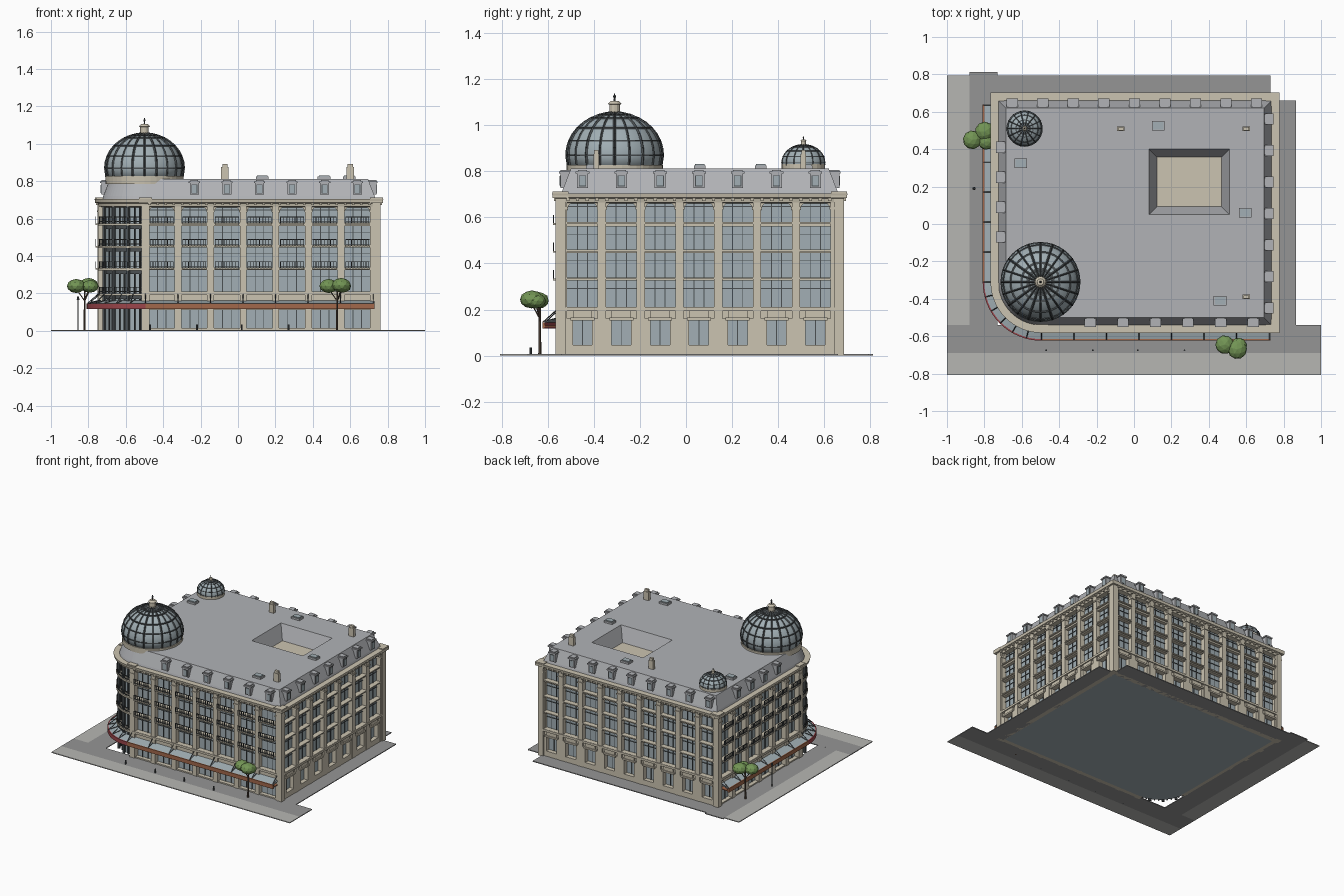
import bpy, bmesh, math, random
from mathutils import Vector, Matrix

if "Cube" in bpy.data.objects:
    bpy.data.objects.remove(bpy.data.objects["Cube"])

random.seed(4)
COL = dict(stone=(.60, .55, .44), glass=(.36, .43, .46), roof=(.44, .45, .47), metal=(.07, .08, .085),
           red=(.33, .06, .07), copper=(.36, .14, .07), leaf=(.17, .30, .09), bark=(.10, .07, .05),
           pave=(.30, .30, .30), kerb=(.47, .47, .45))
MAT, PARTS = {}, {}
for k, c in COL.items():
    MAT[k] = bpy.data.materials.new(k)
    MAT[k].diffuse_color = (*c, 1)
I = Matrix.Identity(4)
XL, XR, YF, YB, R = -.745, .755, -.56, .68, .25
CX, CY = XL + R, YF + R          # centre of the rounded corner


def part(name, mat):
    if name not in PARTS:
        PARTS[name] = (bmesh.new(), mat)
    return PARTS[name][0]


def hexa(bm, pts, M=I):
    v = [bm.verts.new(M @ Vector(p)) for p in pts]
    for f in ((3, 2, 1, 0), (4, 5, 6, 7), (0, 1, 5, 4), (1, 2, 6, 5), (2, 3, 7, 6), (3, 0, 4, 7)):
        bm.faces.new([v[i] for i in f])


def box(bm, a, b, c, d, e, f, M=I):
    hexa(bm, [(a, c, e), (b, c, e), (b, d, e), (a, d, e), (a, c, f), (b, c, f), (b, d, f), (a, d, f)], M)


def rod(bm, p, q, r, n=4, r2=None):
    p, q = Vector(p), Vector(q)
    M = Matrix.Translation((p + q) / 2) @ (q - p).to_track_quat('Z', 'Y').to_matrix().to_4x4()
    bmesh.ops.create_cone(bm, cap_ends=True, segments=n, radius1=r, radius2=r if r2 is None else r2,
                          depth=(q - p).length, matrix=M)


def skin(bm, rings, closed, caps=True):
    rows = [[bm.verts.new(p) for p in r] for r in rings]
    n = len(rows[0])
    for a, b in zip(rows, rows[1:]):
        for i in range(n if closed else n - 1):
            bm.faces.new((a[i], a[(i + 1) % n], b[(i + 1) % n], b[i]))
    if caps:
        bm.faces.new(rows[0][::-1])
        bm.faces.new(rows[-1])
    return rows


def arc(d, n=16):
    return [(CX + (R + d) * math.cos(t), CY + (R + d) * math.sin(t))
            for t in [math.pi + math.pi / 2 * i / n for i in range(n + 1)]]


def outline(d):
    return arc(d) + [(XR + d, YF - d), (XR + d, YB + d), (XL - d, YB + d)]


def loft(bm, prof, caps=True):
    return skin(bm, [[(x, y, z) for x, y in outline(d)] for d, z in prof], True, caps)


def sweep(bm, path, sec):
    lines = [[(x, y, z) for x, y in path(d)] for d, z in sec]
    skin(bm, list(zip(*lines)), True)


def lathe(bm, prof, x, y, n):
    skin(bm, [[(x + r * math.cos(2 * math.pi * i / n), y + r * math.sin(2 * math.pi * i / n), z)
               for i in range(n)] for r, z in prof], True)


# core volume, cornice, mansard and flat roof with light well
loft(part('glazed_core', 'glass'), [(-.035, 0), (-.035, .665)])
loft(part('cornice', 'stone'), [(-.04, .66), (0, .665), (.004, .682), (.018, .686), (.022, .705), (-.03, .705)])
roof = part('mansard_roof', 'roof')
top = loft(roof, [(-.018, .70), (-.024, .72), (-.06, .812)], False)[-1]
WX, WY = (.08, .51), (.05, .40)
well = skin(roof, [[(a, b, z) for a, b in ((WX[0] + e, WY[0] + e), (WX[1] - e, WY[0] + e),
            (WX[1] - e, WY[1] - e), (WX[0] + e, WY[1] - e))] for e, z in ((.045, .70), (0, .812))], True, False)[-1]
edges = [roof.edges.get((l[i], l[i - 1])) for l in (top, well) for i in range(len(l))]
bmesh.ops.triangle_fill(roof, edges=edges, use_beauty=True)
stone, metal = part('facade_stone', 'stone'), part('window_bars', 'metal')
FLOORS = [(.21, .325), (.34, .445), (.46, .56), (.58, .68)]


def facade(org, u, n, L, bays, shop, dormers):
    M = Matrix(((u[0], n[0], 0, org[0]), (u[1], n[1], 0, org[1]), (0, 0, 1, 0), (0, 0, 0, 1)))
    w = L / bays
    S = lambda *a: box(stone, *a, M)
    B = lambda *a: box(metal, *a, M)
    for z0, z1, d in ((.155, .21, -.012), (.193, .208, .006), (.325, .34, -.008), (.445, .46, -.008),
                      (.56, .58, -.008), (0, .015, -.005)):
        S(0, L, -.04, d, z0, z1)
    for i in range(bays + 1):                       # pilasters with caps
        S(i * w - .018, i * w + .018, -.04, 0, 0, .67)
        S(i * w - .022, i * w + .022, -.04, .006, .635, .645)
    for i in range(bays):
        c, h = (i + .5) * w, w / 2 - .018
        for k in range(8):                          # arched window heads
            a, b = [math.pi * (1 - j / 8) for j in (k, k + 1)]
            P = lambda t, y: (c + h * math.cos(t), y, .63 + .05 * math.sin(t))
            T = lambda t, y: (c + h * math.cos(t), y, .685)
            hexa(stone, [P(a, -.04), P(b, -.04), P(b, -.012), P(a, -.012),
                         T(a, -.04), T(b, -.04), T(b, -.012), T(a, -.012)], M)
        for k in range(4):                          # brackets under the cornice
            x = c + (k - 1.5) * w / 4
            S(x - .007, x + .007, -.01, .014, .672, .687)
        for z0, z1 in FLOORS:                       # glazing bars and sills
            for x in (c - h / 3, c + h / 3):
                B(x - .002, x + .002, -.036, -.03, z0, z1)
            B(c - h, c + h, -.036, -.03, z1 - .035, z1 - .031)
            S(c - h, c + h, -.04, .004, z0 - .008, z0)
        if shop:
            S(c - h, c + h, -.04, -.012, .112, .16)
            for x in (c - h / 3, c + h / 3):
                B(x - .002, x + .002, -.036, -.03, .015, .112)
            for z in (.335, .455, .575):            # balconies
                S(c - h + .005, c + h - .005, -.03, .018, z - .008, z)
                for zz in (z + .008, z + .034):
                    B(c - h + .005, c + h - .005, .013, .017, zz - .002, zz + .002)
                for k in range(9):
                    x = c + (h - .007) * (k / 4 - 1)
                    B(x - .0015, x + .0015, .013, .017, z, z + .034)
        else:                                       # plain ground floor with punched windows
            for s in (-1, 1):
                x0, x1 = sorted((c + s * .042, c + s * w / 2))
                S(x0, x1, -.04, -.002, 0, .16)
            S(c - .042, c + .042, -.04, -.002, 0, .045)
            S(c - .042, c + .042, -.04, -.002, .153, .195)
            S(c - .052, c + .052, -.04, .006, .153, .165)
            B(c - .002, c + .002, -.036, -.03, .045, .153)
        if i in dormers:
            D, G = part('dormers', 'roof'), part('dormer_glass', 'glass')
            box(D, c - .024, c + .024, -.065, -.014, .728, .79, M)
            box(D, c - .03, c + .03, -.065, -.008, .79, .799, M)
            box(D, c - .02, c + .02, -.065, -.014, .799, .806, M)
            box(metal, c - .016, c + .016, -.02, -.0125, .735, .783, M)
            box(G, c - .013, c + .013, -.02, -.011, .738, .78, M)


facade((CX, YF), (1, 0), (0, -1), 1.22, 7, True, range(1, 7))
facade((XR, -.534), (0, 1), (1, 0), 1.18, 7, False, range(7))
facade((-.733, YB), (1, 0), (0, 1), 1.47, 9, False, range(9))
facade((XL, CY), (0, 1), (-1, 0), .96, 6, True, range(1, 5))
for x, y in ((.74, -.545), (.74, .665), (-.73, .665), (CX, -.54), (-.725, CY)):   # corner piers
    box(stone, x - .022, x + .022, y - .022, y + .022, 0, .69)
    box(stone, x - .035, x + .035, y - .035, y + .035, .684, .712)

# rounded glazed corner: mullions, bands and balconies
for i in range(1, 12):
    t = math.pi * (1 + i / 24)
    r = R - .026 if i % 3 else R - .012
    p = (CX + r * math.cos(t), CY + r * math.sin(t))
    rod(metal, (*p, 0), (*p, .67), .005 if i % 3 else .011, 6)
for z in (.2, .335, .455, .575):
    ring = lambda bm, a, b, c, d: sweep(bm, arc, [(a, c), (b, c), (b, d), (a, d)])
    ring(stone, -.04, .004, z - .012, z)
    ring(metal, -.04, -.02, z - .03, z - .012)
    for h in (.01, .034):
        ring(metal, -.002, .002, z + h - .002, z + h + .002)
    for x, y in arc(0, 24):
        rod(metal, (x, y, z), (x, y, z + .034), .0015)

# entrance canopy: glass slope, coloured fascia, tie rods
full = lambda d: [(XL - d, .64)] + arc(d) + [(.73, YF - d)]
sweep(part('canopy_glass', 'glass'), full, [(-.01, .158), (.06, .142), (.06, .146), (-.01, .162)])
front, left = (lambda d: [(CX, YF - d), (.73, YF - d)]), (lambda d: [(XL - d, .64), (XL - d, CY)])
for path, mat in ((front, 'copper'), (left, 'copper'), (arc, 'red')):
    sweep(part('canopy_fascia_' + mat, mat), path, [(.052, .117), (.064, .117), (.064, .147), (.052, .147)])
    sweep(part('canopy_fascia_' + mat, mat), path, [(-.01, .125), (.055, .125), (.055, .131), (-.01, .131)])
ties = [((CX + .174 * i, YF), (0, -1)) for i in range(8)] + [((XL, CY + .16 * i), (-1, 0)) for i in range(7)]
ties += [(p, ((p[0] - CX) / R, (p[1] - CY) / R)) for p in arc(0, 6)]
for (x, y), (a, b) in ties:
    x, y = min(x, .725), min(y, .635)
    rod(metal, (x, y, .2), (x + a * .058, y + b * .058, .148), .0025)
    rod(metal, (x, y, .163), (x + a * .06, y + b * .06, .147), .0025)


# domes with ribs, rings, lantern and finial
def dome(name, x, y, r, zb, zs, h, ribs):
    g, f, s = part(name + '_glass', 'glass'), part(name + '_ribs', 'metal'), part(name + '_base', 'stone')
    prof = [(r * .96, zb), (r, zs)] + [(r * math.cos(t), zs + h * math.sin(t))
                                       for t in [math.pi / 2 * k / 9 for k in range(1, 9)]] + [(r * .05, zs + h)]
    lathe(g, prof, x, y, ribs * 2)
    lathe(s, [(r * .99, zb - .03), (r * 1.0, zb + .012), (r * .9, zb + .014)], x, y, ribs * 2)
    for i in range(ribs):
        t = 2 * math.pi * i / ribs
        pts = [(x + q * math.cos(t), y + q * math.sin(t), z) for q, z in prof]
        for a, b in zip(pts, pts[1:]):
            rod(f, a, b, r * (.022 if i % 2 else .03))
    for k in (1, 3, 5, 7, 8):
        q, z = prof[k]
        e = r * .018
        lathe(f, [(q - e, z - e), (q + e, z - e), (q + e, z + e), (q - e, z + e)], x, y, ribs * 2)
    zt, e = zs + h, r * .12
    lathe(s, [(e * 1.3, zt - e * .3), (e * 1.3, zt), (e * .9, zt + e * .1), (e * .9, zt + e * 1.4),
              (e * 1.2, zt + e * 1.5), (e * .7, zt + e * 2)], x, y, 12)
    rod(f, (x, y, zt + e * 1.9), (x, y, zt + e * 3.3), e * .2, 6, e * .08)
    bmesh.ops.create_icosphere(f, subdivisions=1, radius=e * .3, matrix=Matrix.Translation((x, y, zt + e * 2.8)))


dome('main_dome', -.5, -.31, .21, .815, .87, .185, 20)
dome('small_dome', -.585, .51, .095, .82, .838, .078, 14)

# chimneys and roof hatches
for x, y in ((-.07, .51), (.6, .51), (.6, -.39)):
    c = part('chimneys', 'stone')
    box(c, x - .02, x + .02, y - .012, y + .012, .8, .875)
    box(c, x - .014, x + .014, y - .009, y + .009, .875, .893)
for x, y in ((-.605, .325), (.13, .525), (.595, .06), (.46, -.41)):
    box(part('hatch_frames', 'roof'), x - .034, x + .034, y - .025, y + .025, .8, .826)
    box(part('hatch_glass', 'glass'), x - .028, x + .028, y - .02, y + .02, .82, .832)

# pavements
for m, a in (('kerb', (-1, -.88, -.54, .795)), ('pave', (-.88, -.73, -.54, .812)), ('pave', (-.73, .73, .64, .795)),
             ('pave', (.72, .865, -.54, .66)), ('kerb', (-1, 1, -.808, -.69)), ('pave', (-1, 1, -.69, -.54))):
    box(part('pavement_' + m, m), *a, 0, .006)

# trees, lamp post and bollards
for x, y, s in ((-.82, .46, 1), (.53, -.635, -1)):
    rod(part('tree_trunks', 'bark'), (x, y, 0), (x, y, .22), .007, 6, .004)
    for dx, dy, dz, r in ((-.045, -.01, 0, .05), (.022, .035 * s, .004, .052), (.03, -.018, -.002, .045)):
        rod(part('tree_trunks', 'bark'), (x, y, .16), (x + dx, y + dy, .225), .003, 5)
        bmesh.ops.create_icosphere(part('tree_leaves', 'leaf'), subdivisions=2, radius=r, matrix=Matrix.Translation(
            (x + dx, y + dy, .24 + dz)) @ Matrix.Rotation(random.random() * 6, 4, 'Z') @ Matrix.Diagonal((1, 1, .75, 1)))
street = part('street_furniture', 'metal')
rod(street, (-.855, .19, 0), (-.855, .19, .17), .004, 6)
rod(street, (-.855, .19, .165), (-.855, .19, .185), .009, 6, .005)
for x in (-.47, -.22, .02, .27):
    rod(street, (x, -.675, 0), (x, -.675, .035), .005, 8)

# turn every part into an object
for name, (bm, mat) in PARTS.items():
    bmesh.ops.recalc_face_normals(bm, faces=bm.faces)
    me = bpy.data.meshes.new(name)
    for f in bm.faces:
        f.smooth = name in ('main_dome_glass', 'small_dome_glass')
    bm.to_mesh(me)
    me.materials.append(MAT[mat])
    bpy.context.collection.objects.link(bpy.data.objects.new(name, me))

for m in bpy.data.materials:
    if m.users and not m.is_grease_pencil:
        m.use_nodes = True
        m.node_tree.nodes["Principled BSDF"].inputs["Base Color"].default_value = m.diffuse_color
